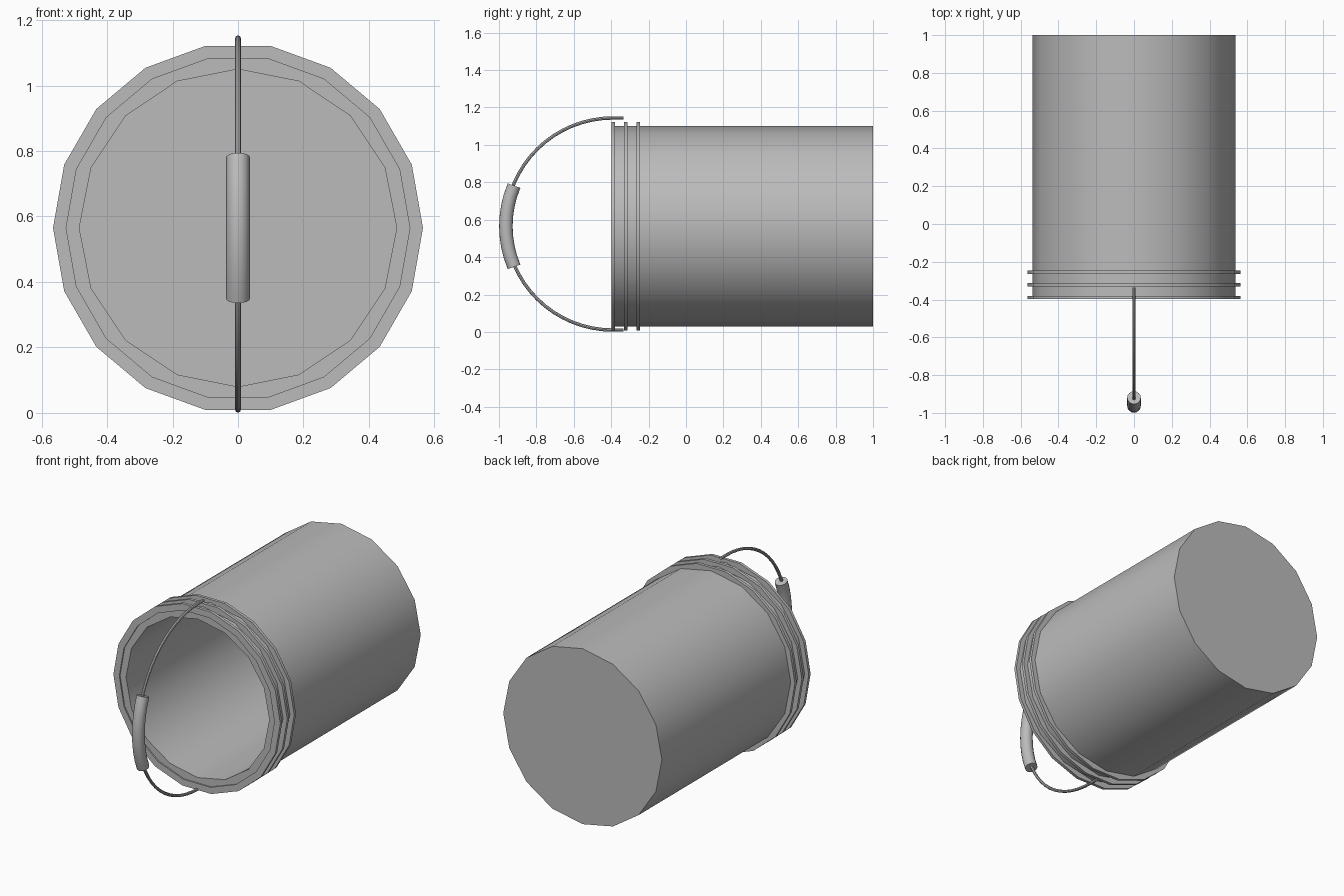
import bpy, bmesh, math
from mathutils import Vector

cube = bpy.data.objects.get("Cube")
if cube:
    bpy.data.objects.remove(cube)

AXIS_Z = 0.565          # height of the bucket's lying axis
MOUTH, BASE = -0.39, 1.0

grey = bpy.data.materials.new("plain grey")
grey.use_nodes = True
colour = (0.5, 0.5, 0.5, 1)
grey.diffuse_color = colour
grey.node_tree.nodes["Principled BSDF"].inputs["Base Color"].default_value = colour


def finish(name, bm):
    bmesh.ops.recalc_face_normals(bm, faces=bm.faces)
    mesh = bpy.data.meshes.new(name)
    bm.to_mesh(mesh)
    bm.free()
    mesh.materials.append(grey)
    obj = bpy.data.objects.new(name, mesh)
    bpy.context.collection.objects.link(obj)
    bpy.ops.object.select_all(action='DESELECT')
    obj.select_set(True)
    bpy.context.view_layer.objects.active = obj
    bpy.ops.object.shade_smooth_by_angle(angle=math.radians(35))
    return obj


def lathe(name, profile, sides, closed=False):
    """Turn a (radius, y) profile round the bucket's axis."""
    bm = bmesh.new()
    rings = []
    for r, y in profile:
        if r == 0:
            rings.append([bm.verts.new((0, y, AXIS_Z))] * sides)
            continue
        angles = [math.tau * i / sides for i in range(sides)]
        rings.append([bm.verts.new((r * math.cos(a), y, AXIS_Z + r * math.sin(a)))
                      for a in angles])
    pairs = list(zip(rings, rings[1:]))
    if closed:
        pairs.append((rings[-1], rings[0]))
    for a, b in pairs:
        for i in range(sides):
            j = (i + 1) % sides
            bm.faces.new(dict.fromkeys((a[i], a[j], b[j], b[i])))
    return finish(name, bm)


def tube(name, path, radius, sides):
    """Sweep a round section along a path in the x = 0 plane."""
    bm = bmesh.new()
    rings = []
    side = Vector((1, 0, 0))
    for k, p in enumerate(path):
        along = path[min(k + 1, len(path) - 1)] - path[max(k - 1, 0)]
        out = along.normalized().cross(side)
        angles = [math.tau * i / sides for i in range(sides)]
        rings.append([bm.verts.new(p + radius * (math.cos(a) * side + math.sin(a) * out))
                      for a in angles])
    for a, b in zip(rings, rings[1:]):
        for i in range(sides):
            j = (i + 1) % sides
            bm.faces.new((a[i], a[j], b[j], b[i]))
    bm.faces.new(rings[0])
    bm.faces.new(rings[-1])
    return finish(name, bm)


def arc(half_angle, steps):
    """Points on the handle's bow, centred on its foremost point."""
    points = []
    for k in range(steps + 1):
        a = math.radians(half_angle) * (1 - 2 * k / steps)
        points.append(Vector((0, -0.39 - 0.573 * math.cos(a), 0.577 + 0.567 * math.sin(a))))
    return points


# Bucket wall and base, with an open mouth
lathe("bucket_body", [(0, BASE), (0.537, BASE), (0.537, MOUTH),
                      (0.485, MOUTH), (0.485, 0.985), (0, 0.985)], 16)

# Three raised bands round the mouth
for label, y in (("rim", -0.389), ("middle", -0.322), ("rear", -0.255)):
    half = 0.009
    lathe(label + "_band", [(0.565, y - half), (0.565, y + half),
                            (0.525, y + half), (0.525, y - half)], 18, closed=True)

# Wire handle with short straight ends
bow = arc(90, 32)
ends = [Vector((0, -0.335, p.z)) for p in (bow[0], bow[-1])]
tube("handle_wire", [ends[0]] + bow + [ends[1]], 0.009, 8)

# Curved hand grip on the middle of the wire
grip = tube("handle_grip", [p - Vector((0, 0, 0.012)) for p in arc(22.5, 8)], 0.036, 16)
